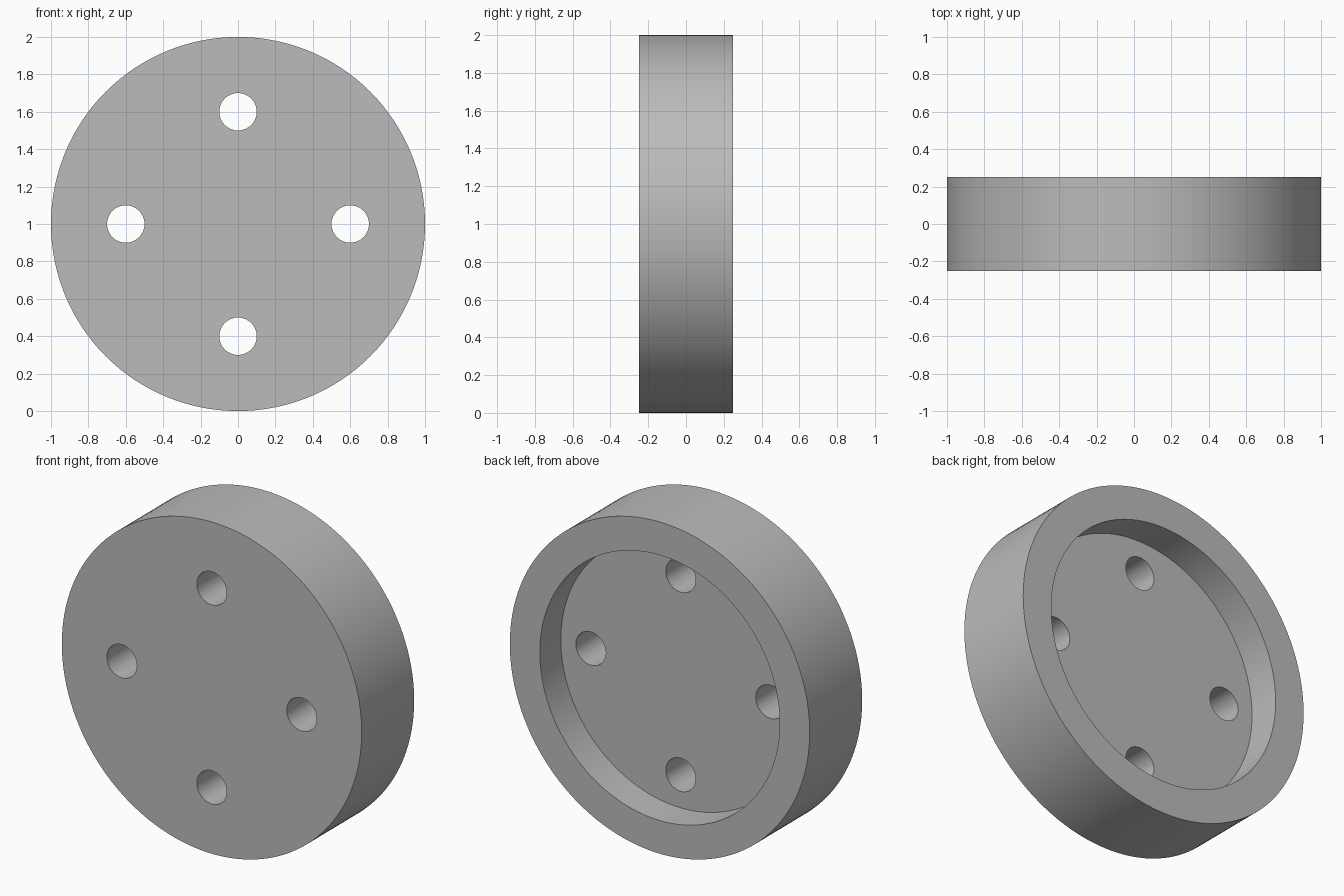
import bpy
import math

cube = bpy.data.objects.get("Cube")
if cube:
    bpy.data.objects.remove(cube, do_unlink=True)

RADIUS, HALF_DEPTH = 1.0, 0.25
RECESS_RADIUS, RECESS_FLOOR = 0.8, 0.05
HOLE_RADIUS, HOLE_CIRCLE = 0.1, 0.6

grey = bpy.data.materials.new("plain_grey")
grey.use_nodes = True
colour = (0.5, 0.5, 0.5, 1)
grey.diffuse_color = colour
grey.node_tree.nodes["Principled BSDF"].inputs["Base Color"].default_value = colour


def cylinder(name, radius, y0, y1, x=0, z=RADIUS, sides=128):
    """Cylinder lying along y, from y0 to y1."""
    bpy.ops.mesh.primitive_cylinder_add(
        vertices=sides, radius=radius, depth=y1 - y0,
        location=(x, (y0 + y1) / 2, z), rotation=(math.pi / 2, 0, 0))
    obj = bpy.context.object
    obj.name = name
    obj.data.materials.append(grey)
    return obj


# Round body
disc = cylinder("flanged_disc", RADIUS, -HALF_DEPTH, HALF_DEPTH)

# Cutters: back recess and four through holes
cutters = [cylinder("recess_cutter", RECESS_RADIUS, RECESS_FLOOR, HALF_DEPTH + 0.1)]
for i in range(4):
    a = i * math.pi / 2
    cutters.append(cylinder(
        f"hole_cutter_{i + 1}", HOLE_RADIUS, -HALF_DEPTH - 0.1, HALF_DEPTH,
        HOLE_CIRCLE * math.cos(a), RADIUS + HOLE_CIRCLE * math.sin(a), 64))

bpy.ops.object.select_all(action="DESELECT")
disc.select_set(True)
bpy.context.view_layer.objects.active = disc
for cutter in cutters:
    mod = disc.modifiers.new(cutter.name, "BOOLEAN")
    mod.operation = "DIFFERENCE"
    mod.solver = "EXACT"
    mod.object = cutter
    bpy.ops.object.modifier_apply(modifier=mod.name)

# The cutters are spent
for cutter in cutters:
    bpy.data.objects.remove(cutter, do_unlink=True)

bpy.ops.object.shade_smooth_by_angle(angle=math.radians(30))
